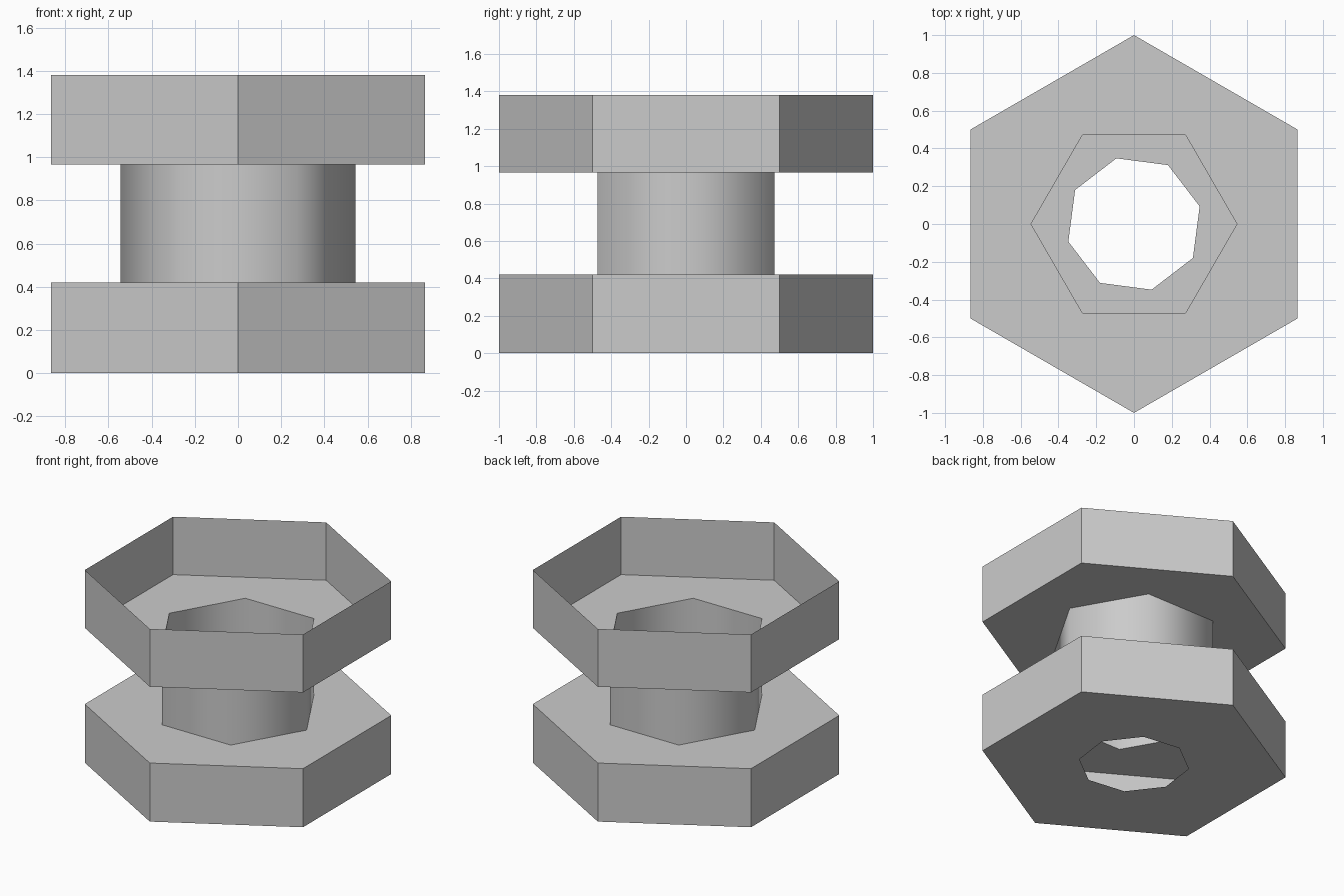
import bpy
import bmesh
from math import cos, sin, tau, radians

if "Cube" in bpy.data.objects:
    bpy.data.objects.remove(bpy.data.objects["Cube"])

# One plain grey for everything
GREY = (0.6, 0.6, 0.6, 1)
grey = bpy.data.materials.new("plain grey")
grey.use_nodes = True
grey.diffuse_color = GREY
grey.node_tree.nodes["Principled BSDF"].inputs["Base Color"].default_value = GREY

# Heights of the levels
BASE, BASE_TOP, TRAY, RIM = 0, 0.42, 0.967, 1.382

# Outlines: sides, radius, turn in degrees
FLANGE = (6, 1, 30)
CORE = (6, 0.545, 0)
BORE = (8, 0.36, 15)


def ring(bm, outline, z):
    """Closed loop of vertices and edges."""
    sides, radius, turn = outline
    angles = [radians(turn) + tau * i / sides for i in range(sides)]
    verts = [bm.verts.new((radius * cos(a), radius * sin(a), z)) for a in angles]
    edges = [bm.edges.new((verts[i - 1], verts[i])) for i in range(sides)]
    return verts, edges


def wall(bm, low, high):
    """Thin side faces between two loops, facing outward."""
    for i in range(len(low)):
        bm.faces.new((low[i - 1], low[i], high[i], high[i - 1]))


def plate(bm, outer_edges, hole, z, up):
    """Flat thin plate with a polygonal hole."""
    hole_edges = ring(bm, hole, z)[1]
    made = bmesh.ops.triangle_fill(bm, edges=outer_edges + hole_edges,
                                   use_beauty=True, normal=(0, 0, up))
    faces = [f for f in made["geom"] if isinstance(f, bmesh.types.BMFace)]
    for f in faces:
        f.normal_update()
        if f.normal.z * up < 0:
            f.normal_flip()


def finish(bm, name, smooth=False):
    for f in bm.faces:
        f.smooth = smooth
    mesh = bpy.data.meshes.new(name)
    bm.to_mesh(mesh)
    bm.free()
    mesh.materials.append(grey)
    bpy.context.collection.objects.link(bpy.data.objects.new(name, mesh))


def flange(name, z_low, z_high, low_hole, high_hole=None):
    """Hollow hexagonal shell, open on top unless it has an upper hole."""
    bm = bmesh.new()
    low, low_edges = ring(bm, FLANGE, z_low)
    high, high_edges = ring(bm, FLANGE, z_high)
    wall(bm, low, high)
    plate(bm, low_edges, low_hole, z_low, -1)
    if high_hole:
        plate(bm, high_edges, high_hole, z_high, 1)
    finish(bm, name)


# Hollow lower flange and open upper tray
flange("lower_flange", BASE, BASE_TOP, BORE, CORE)
flange("upper_tray", TRAY, RIM, CORE)

# Smooth-shaded open tube joining them
bm = bmesh.new()
wall(bm, ring(bm, CORE, BASE_TOP)[0], ring(bm, CORE, TRAY)[0])
finish(bm, "core_tube", smooth=True)
